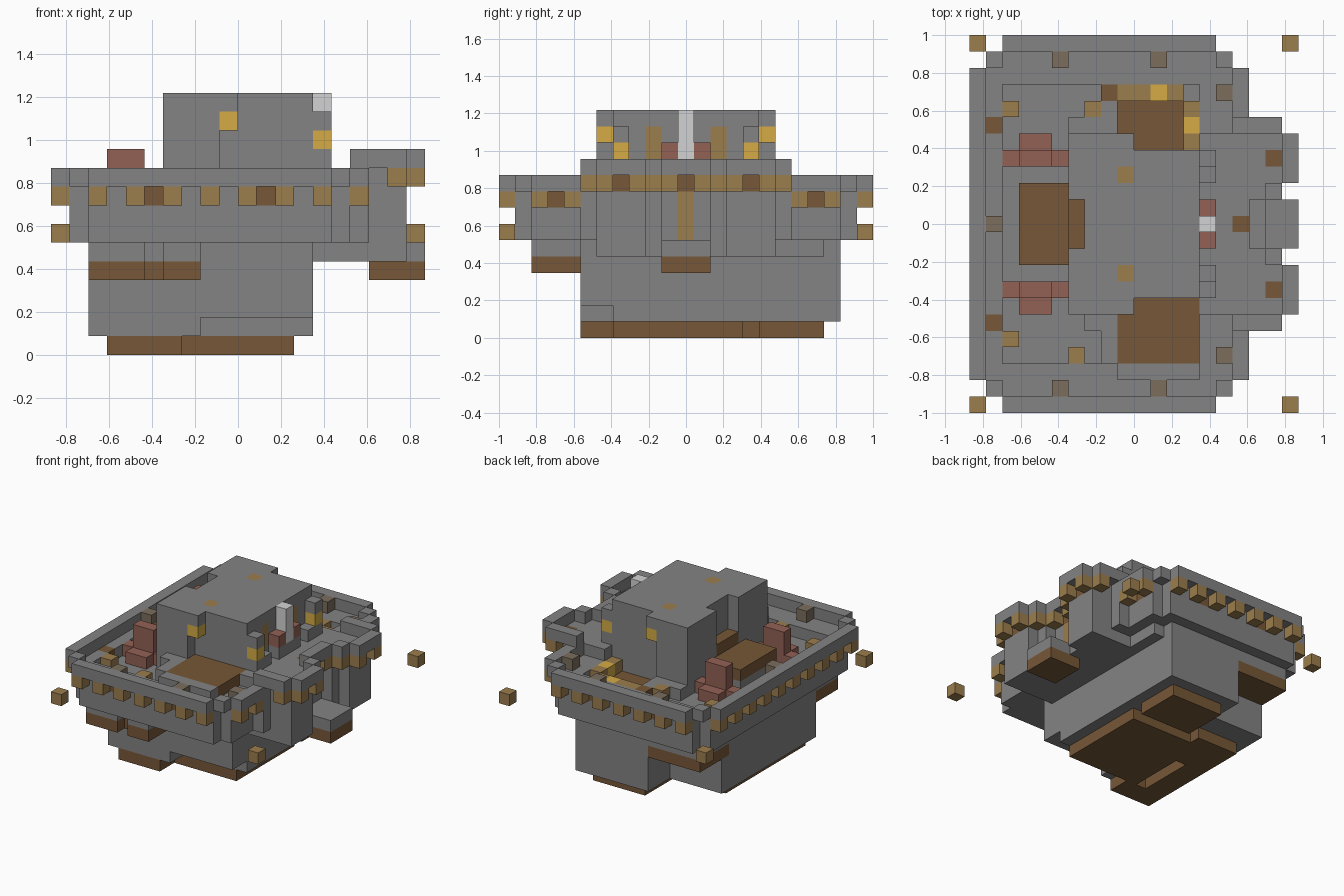
import bpy
import bmesh
from mathutils import Vector

if "Cube" in bpy.data.objects:
    bpy.data.objects.remove(bpy.data.objects["Cube"], do_unlink=True)

U = 2 / 23                       # edge of one block
COLOURS = {
    "stone grey": (0.227, 0.227, 0.227),
    "dark wood": (0.18, 0.095, 0.038),
    "light wood": (0.33, 0.205, 0.075),
    "gold": (0.66, 0.41, 0.06),
    "brick red": (0.29, 0.12, 0.09),
    "dull wood": (0.2, 0.155, 0.11),
    "pale grey": (0.65, 0.65, 0.65),
}
STONE, DARK, LIGHT, GOLD, RED, DULL, PALE = COLOURS
materials = {}
for name, rgb in COLOURS.items():
    m = bpy.data.materials.new(name)
    m.use_nodes = True
    m.diffuse_color = (*rgb, 1)
    m.node_tree.nodes["Principled BSDF"].inputs["Base Color"].default_value = (*rgb, 1)
    materials[name] = m

cells = {}                       # block position -> (part, colour)


def span(v):
    return range(v[0], v[1] + 1) if isinstance(v, tuple) else (v,)


def fill(part, colour, i, j, k, mirror=False):
    """Fill a box of blocks; a later box replaces an earlier one."""
    for a in span(i):
        for b in span(j):
            for c in span(k):
                for y in ({b, 22 - b} if mirror else {b}):
                    if colour is None:
                        cells.pop((a, y, c), None)
                    else:
                        cells[a, y, c] = (part, colour)


# Stepped outline of the main deck
MARGIN = {0: 2, 1: 1, 15: 1, 16: 2}
outline = {(i, j) for i in range(17)
           for j in range(MARGIN.get(i, 0), 23 - MARGIN.get(i, 0))}


def near(c):
    return [(c[0] + a, c[1] + b) for a, b in ((1, 0), (-1, 0), (0, 1), (0, -1))]


core = {c for c in outline if all(n in outline for n in near(c))}

# Wooden footing with grooves, and lower walls
fill("footing", DARK, (3, 6), (5, 15), 0)
fill("footing", DARK, (7, 12), (7, 14), 0)
fill("footing", DARK, (8, 12), (16, 19), 0)
fill("footing", None, 5, (7, 11), 0)
fill("lower_wall", STONE, (2, 13), (5, 17), (1, 5))
fill("lower_wall", STONE, (7, 13), (18, 20), (1, 5))
fill("lower_wall", None, (8, 13), (5, 6), 1)
fill("lower_wall", STONE, 14, (17, 19), 5)

# Corner slabs under the overhang
for i, j in (((2, 4), (2, 4)), (5, (3, 4)), ((6, 7), (2, 4)), ((2, 6), (17, 20))):
    fill("corner_slab", DARK, i, j, 4)
    fill("lower_wall", STONE, i, j, 5)

# Main wall, parapet and corbels
for i, j in outline:
    if (i, j) in core:
        fill("main_wall", STONE, i, j, (6, 8))
    else:
        fill("parapet", STONE, i, j, 9)
        if (i + j) % 2 == 0 and i not in (1, 15):
            fill("corbel", LIGHT, i, j, 8)

# Sunken courtyard
fill("main_wall", None, (2, 13), (3, 19), 8)

# Side bastion with buttresses, entrance recess and porch
fill("bastion", STONE, (14, 17), (6, 16), (5, 9))
fill("bastion", STONE, 16, 5, (6, 9), True)
fill("bastion", STONE, 18, (6, 8), (5, 9), True)
fill("bastion", None, 17, (10, 12), (5, 9))
fill("bastion_slit", LIGHT, 16, 11, (6, 8))
fill("porch_slab", DARK, (17, 19), (10, 12), 4)
fill("porch", STONE, (17, 19), (10, 12), 5)

# Bastion parapet, corbels and hatches
for i, j in (((16, 18), 5), (19, (6, 8)), (18, 9), (17, (10, 12))):
    fill("bastion_parapet", STONE, i, j, 10, True)
for i, j in ((18, 5), (19, 6), (19, 8), (18, 9), (17, 10)):
    fill("bastion_corbel", LIGHT, i, j, 9, True)
fill("bastion_hatch", DARK, 18, 7, 9, True)
fill("bastion_hatch", DARK, 16, 11, 9)

# Wall hatches and the posts above them
for i, j in ((5, 1), (11, 1), (15, 3), (1, 11)):
    fill("wall_hatch", DARK, i, j, 8, True)
    fill("wall_post", DULL, i, j, 9, True)
fill("wall_hatch", DARK, 1, 5, 8, True)

# Keep
fill("keep", STONE, (6, 9), (6, 16), (8, 13))
fill("keep", STONE, (10, 13), (7, 15), (8, 13))
fill("keep", STONE, 14, (7, 15), (8, 10))
fill("keep", None, 14, 9, 10, True)
fill("keep", None, 9, 6, (8, 11), True)
fill("keep", None, 6, (10, 12), (11, 13))
fill("keep_step", DARK, 6, (10, 12), 10)
fill("keep_lamp", GOLD, 9, 6, 12, True)
fill("keep_lamp", GOLD, 14, 7, 11, True)
fill("keep_post", STONE, 14, 7, 12, True)
fill("roof_hatch", LIGHT, 9, 8, 13, True)
fill("keep_door", LIGHT, 13, 9, (11, 12), True)

# Pole with seats beside it
fill("pole", PALE, 14, 11, (11, 13))
fill("pole_seat", RED, 14, 10, 11, True)

# Annex roof with its stone kerb
fill("annex", STONE, (9, 13), (3, 6), 8)
fill("annex_kerb", STONE, (9, 13), 2, 9)
fill("annex_kerb", STONE, 8, (3, 5), (8, 9))
fill("annex_kerb", STONE, 7, 5, (8, 9))
fill("annex_roof", DARK, (9, 13), (3, 6), 9)

# Hall roof
fill("hall", STONE, (3, 5), (9, 13), 8)
fill("hall_roof", DARK, (3, 5), (9, 13), 9)

# Pit and courtyard furnishings
fill("pit_floor", DARK, (9, 12), (16, 18), 7)
fill("pit_kerb", STONE, (6, 8), 17, 8)
fill("pit_kerb", STONE, 8, 18, 8)
fill("pit_rim", LIGHT, (9, 12), 19, 8)
fill("pit_rim", LIGHT, 13, (16, 18), 8)
fill("pit_rim", DARK, 8, 19, 8)
fill("pit_lamp", GOLD, 11, 19, 8)
fill("pit_lamp", GOLD, 13, 17, 8)
fill("bench", RED, (2, 5), 7, 8, True)
fill("bench_back", RED, (3, 4), 7, (9, 10), True)
fill("bench_seat", RED, (3, 4), 6, 8, True)
fill("crate", LIGHT, 2, 4, 8, True)
fill("crate", LIGHT, 6, 3, 8)
fill("crate", LIGHT, 7, 18, 8)

# Floating corner blocks
for i in (0, 19):
    fill("corner_block", LIGHT, i, 0, 6, True)

# Turn the outer faces of every part into one mesh
AXES = [Vector(v) for v in ((1, 0, 0), (0, 1, 0), (0, 0, 1))]
parts = {}
for pos, (part, colour) in cells.items():
    parts.setdefault(part, []).append((Vector(pos), colour))

for part, blocks in parts.items():
    bm = bmesh.new()
    mesh = bpy.data.meshes.new(part)
    used = sorted({c for _, c in blocks})
    for c in used:
        mesh.materials.append(materials[c])
    for pos, colour in blocks:
        for a in range(3):
            for s in (-1, 1):
                n = AXES[a] * s
                if tuple(int(v) for v in pos + n) in cells:
                    continue
                p, q = AXES[(a + 1) % 3] * s, AXES[(a + 2) % 3]
                mid = pos + (n + Vector((1, 1, 1))) / 2 - Vector((10, 11.5, 0))
                ring = [mid + (p * e + q * f) / 2
                        for e, f in ((-1, -1), (1, -1), (1, 1), (-1, 1))]
                face = bm.faces.new([bm.verts.new(v * U) for v in ring])
                face.material_index = used.index(colour)
    bmesh.ops.remove_doubles(bm, verts=bm.verts, dist=U / 100)
    bm.to_mesh(mesh)
    bm.free()
    bpy.context.collection.objects.link(bpy.data.objects.new(part, mesh))
